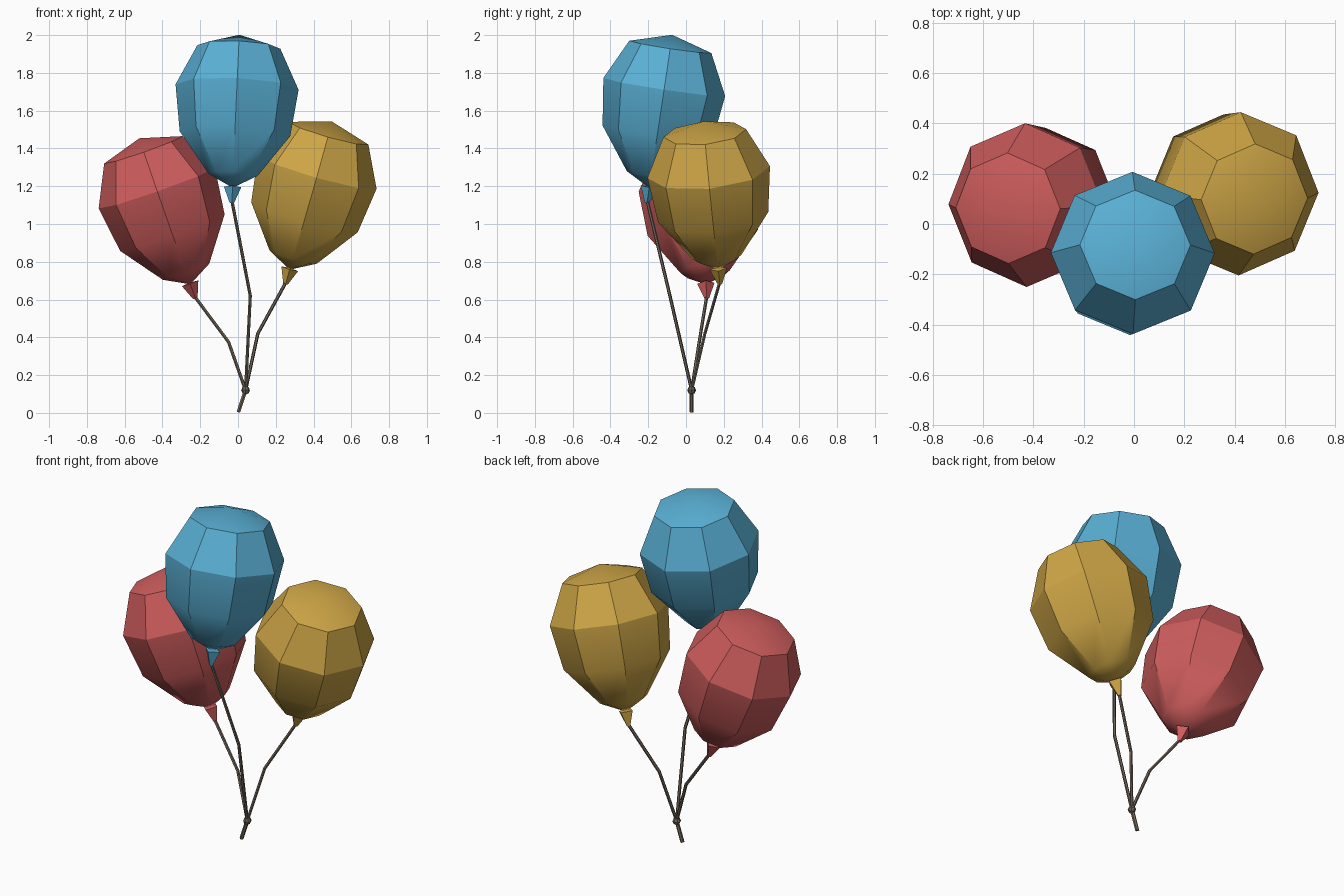
import bpy
import bmesh
import math
from mathutils import Vector, Matrix

cube = bpy.data.objects.get("Cube")
if cube:
    bpy.data.objects.remove(cube, do_unlink=True)


def make_material(name, rgb):
    mat = bpy.data.materials.new(name)
    mat.use_nodes = True
    mat.diffuse_color = (*rgb, 1)
    bsdf = next(n for n in mat.node_tree.nodes if n.type == 'BSDF_PRINCIPLED')
    bsdf.inputs["Base Color"].default_value = (*rgb, 1)
    bsdf.inputs["Roughness"].default_value = 0.8
    return mat


BLUE = make_material("balloon blue", (0.10, 0.43, 0.66))
RED = make_material("balloon red", (0.61, 0.107, 0.107))
YELLOW = make_material("balloon yellow", (0.61, 0.376, 0.061))
BROWN = make_material("string brown", (0.16, 0.13, 0.10))

# (radius, height) along the balloon axis, measured from the widest ring
BALLOON = [(0, -0.54), (0.13, -0.47), (0.293, -0.25),
           (0.326, 0), (0.22, 0.215), (0, 0.28)]
NECK = [(0, -0.62), (0.012, -0.62), (0.046, -0.535), (0, -0.53)]
NECK_TIP = -0.61


def select_only(obj):
    bpy.ops.object.select_all(action='DESELECT')
    obj.select_set(True)
    bpy.context.view_layer.objects.active = obj


def lathe(name, profile, sides, matrix, mat, smooth_angle=None):
    """Spin a profile about its axis and place it with a matrix."""
    bm = bmesh.new()
    verts = [bm.verts.new((r, 0, z)) for r, z in profile]
    edges = [bm.edges.new(pair) for pair in zip(verts, verts[1:])]
    bmesh.ops.spin(bm, geom=verts + edges, cent=(0, 0, 0), axis=(0, 0, 1),
                   angle=math.tau, steps=sides, use_duplicate=False)
    bmesh.ops.remove_doubles(bm, verts=bm.verts, dist=0.0005)
    bmesh.ops.dissolve_degenerate(bm, edges=bm.edges, dist=0.0005)
    bmesh.ops.recalc_face_normals(bm, faces=bm.faces)
    bm.transform(matrix)
    mesh = bpy.data.meshes.new(name)
    bm.to_mesh(mesh)
    bm.free()
    mesh.materials.append(mat)
    obj = bpy.data.objects.new(name, mesh)
    bpy.context.collection.objects.link(obj)
    if smooth_angle:
        select_only(obj)
        bpy.ops.object.shade_smooth_by_angle(angle=math.radians(smooth_angle))
    return obj


def string(name, points, radius):
    """A thin bent cord through the given points."""
    curve = bpy.data.curves.new(name, 'CURVE')
    curve.dimensions = '3D'
    curve.bevel_depth = radius
    curve.bevel_resolution = 1
    curve.use_fill_caps = True
    spline = curve.splines.new('POLY')
    spline.points.add(len(points) - 1)
    for point, co in zip(spline.points, points):
        point.co = (*co, 1)
    curve.materials.append(BROWN)
    obj = bpy.data.objects.new(name, curve)
    bpy.context.collection.objects.link(obj)
    select_only(obj)
    bpy.ops.object.convert(target='MESH')
    bpy.ops.object.shade_flat()


TIE = Vector((0.04, 0.03, 0.12))

# name, material, centre of widest ring, axis, bend in the string
balloons = [
    ("blue", BLUE, (-0.005, -0.115, 1.725), (0.045, 0.15, 1), (0.065, -0.085, 0.62)),
    ("red", RED, (-0.43, 0.075, 1.19), (-0.35, -0.06, 1), (-0.05, 0.07, 0.375)),
    ("yellow", YELLOW, (0.42, 0.12, 1.275), (0.285, -0.1, 1), (0.105, 0.10, 0.42)),
]
for name, mat, centre, axis, bend in balloons:
    turn = Vector((0, 0, 1)).rotation_difference(Vector(axis))
    place = Matrix.Translation(centre) @ turn.to_matrix().to_4x4()
    lathe(name + "_balloon", BALLOON, 8, place, mat, 30.5)
    lathe(name + "_balloon_neck", NECK, 4, place, mat)
    string(name + "_string", [place @ Vector((0, 0, NECK_TIP)), bend, TIE], 0.009)

# Knot joining the strings, and the loose end below it
string("string_tail", [TIE, (0.002, 0.03, 0.004)], 0.011)
knot_profile = [(0.023 * math.cos(a), 0.023 * math.sin(a))
                for a in (math.pi * (i / 4 - 0.5) for i in range(5))]
lathe("string_knot", knot_profile, 8, Matrix.Translation(TIE), BROWN)
